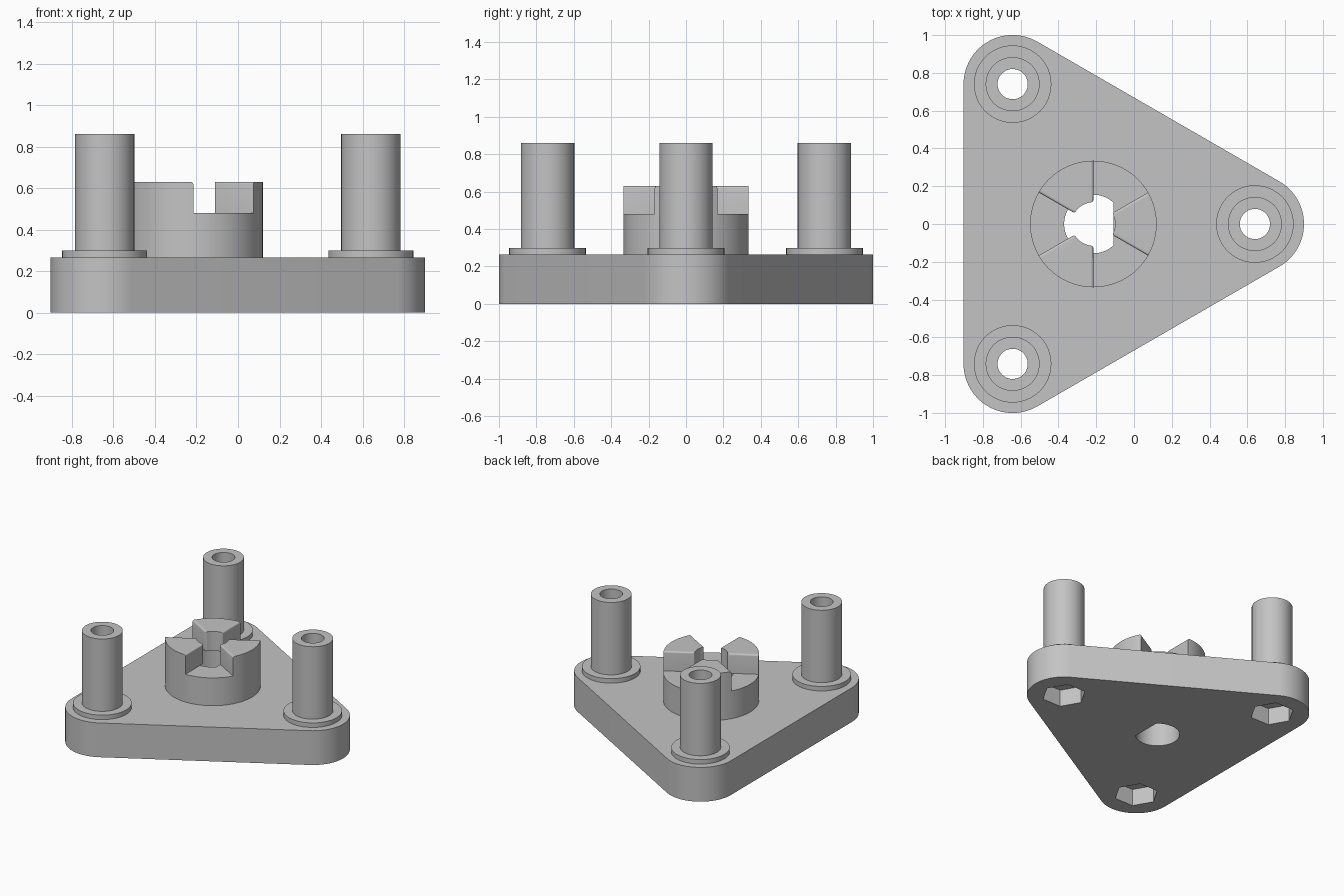
import bpy, bmesh, math
from mathutils import Matrix

cube = bpy.data.objects.get("Cube")
if cube:
    bpy.data.objects.remove(cube, do_unlink=True)

# Main dimensions
CX = -0.215              # centre of the triangle
SPREAD = 0.855           # centre to post
CORNER_R = 0.26
PLATE_TOP = 0.265
POST_R, BORE_R, POST_TOP = 0.143, 0.08, 0.86
FLANGE_R, FLANGE_TOP = 0.205, 0.30
HUB_R, HUB_BORE, HUB_FLAT = 0.335, 0.155, 0.107
HUB_TOP, TOOTH_TOP, TOOTH_IN = 0.48, 0.63, 0.115

gray = bpy.data.materials.new("plain gray")
gray.use_nodes = True
gray.diffuse_color = (0.55, 0.55, 0.55, 1)
gray.node_tree.nodes["Principled BSDF"].inputs["Base Color"].default_value = gray.diffuse_color

directions = [0, 2 * math.pi / 3, 4 * math.pi / 3]
posts = [(CX + SPREAD * math.cos(a), SPREAD * math.sin(a)) for a in directions]


def arc(r, start, end, steps, center=(0, 0)):
    angles = [math.radians(start + (end - start) * i / steps) for i in range(steps + 1)]
    return [(center[0] + r * math.cos(a), center[1] + r * math.sin(a)) for a in angles]


def make_object(name, bm):
    bmesh.ops.recalc_face_normals(bm, faces=bm.faces)
    mesh = bpy.data.meshes.new(name)
    bm.to_mesh(mesh)
    bm.free()
    mesh.materials.append(gray)
    obj = bpy.data.objects.new(name, mesh)
    bpy.context.collection.objects.link(obj)
    return obj


def prism_mesh(outline, z0, z1):
    bm = bmesh.new()
    face = bm.faces.new([bm.verts.new((x, y, z0)) for x, y in outline])
    top = bmesh.ops.extrude_face_region(bm, geom=[face])["geom"]
    moved = [v for v in top if isinstance(v, bmesh.types.BMVert)]
    bmesh.ops.translate(bm, verts=moved, vec=(0, 0, z1 - z0))
    return bm


def prism(name, outline, z0, z1):
    return make_object(name, prism_mesh(outline, z0, z1))


def activate(obj):
    bpy.ops.object.select_all(action='DESELECT')
    obj.select_set(True)
    bpy.context.view_layer.objects.active = obj


def cut(obj, outline, z0, z1):
    cutter = prism("cutter", outline, z0, z1)
    cutter.hide_render = True
    mod = obj.modifiers.new("cut", 'BOOLEAN')
    mod.operation, mod.solver, mod.object = 'DIFFERENCE', 'EXACT', cutter
    activate(obj)
    bpy.ops.object.modifier_apply(modifier=mod.name)
    bpy.data.objects.remove(cutter, do_unlink=True)


def smooth(obj):
    activate(obj)
    bpy.ops.object.shade_smooth_by_angle(angle=math.radians(25))


# Bore with one flat side, shared by plate and hub
flat_angle = math.degrees(math.acos(HUB_FLAT / HUB_BORE))
shaft_bore = arc(HUB_BORE, flat_angle, 360 - flat_angle, 56, (CX, 0))

# Rounded triangular plate with bores and hexagonal nut pockets
outline = []
for a, p in zip(directions, posts):
    d = math.degrees(a)
    outline += arc(CORNER_R, d - 60, d + 60, 28, p)
plate = prism("base_plate", outline, 0, PLATE_TOP)
cut(plate, shaft_bore, -0.1, 1)
for p in posts:
    cut(plate, arc(BORE_R, 0, 360, 48, p)[:-1], -0.1, 1)
    cut(plate, arc(0.155, 0, 360, 6, p)[:-1], -0.1, 0.13)
smooth(plate)

# Hollow flanged posts, spun from a profile
profile = [(BORE_R, PLATE_TOP), (FLANGE_R, PLATE_TOP), (FLANGE_R, FLANGE_TOP),
           (POST_R, FLANGE_TOP), (POST_R, POST_TOP), (BORE_R, POST_TOP)]
for i, (x, y) in enumerate(posts):
    bm = bmesh.new()
    ring = [bm.verts.new((r, 0, z)) for r, z in profile]
    edges = [bm.edges.new((ring[k - 1], ring[k])) for k in range(len(ring))]
    bmesh.ops.spin(bm, geom=ring + edges, cent=(0, 0, 0), axis=(0, 0, 1),
                   angle=2 * math.pi, steps=48, use_duplicate=False)
    bmesh.ops.remove_doubles(bm, verts=bm.verts, dist=0.0001)
    bmesh.ops.translate(bm, verts=bm.verts, vec=(x, y, 0))
    smooth(make_object(f"flanged_post_{i + 1}", bm))

# Coupling hub
hub = prism("coupling_hub", arc(HUB_R, 0, 360, 96, (CX, 0))[:-1], PLATE_TOP, HUB_TOP)
cut(hub, shaft_bore, 0, 1)
smooth(hub)

# Three wedge teeth with rounded leading edges
sector = arc(HUB_R, -30, 30, 16) + arc(TOOTH_IN, 30, -30, 10)


def rounded_edge(edge):
    on_side = all(abs(abs(math.atan2(v.co.y, v.co.x)) - math.pi / 6) < 0.001 for v in edge.verts)
    on_top = all(v.co.z > TOOTH_TOP - 0.001 for v in edge.verts)
    inner = all(v.co.xy.length < TOOTH_IN + 0.001 for v in edge.verts)
    long_enough = edge.calc_length() > 0.12
    same_side = edge.verts[0].co.y * edge.verts[1].co.y > 0
    return on_side and same_side and long_enough and (on_top or inner)


for i, a in enumerate(directions):
    bm = prism_mesh(sector, HUB_TOP, TOOTH_TOP)
    bmesh.ops.recalc_face_normals(bm, faces=bm.faces)
    bmesh.ops.bevel(bm, geom=[e for e in bm.edges if rounded_edge(e)], offset=0.016,
                    offset_type='OFFSET', segments=4, profile=0.5,
                    affect='EDGES', clamp_overlap=True)
    bmesh.ops.transform(bm, verts=bm.verts,
                        matrix=Matrix.Translation((CX, 0, 0)) @ Matrix.Rotation(a, 4, 'Z'))
    smooth(make_object(f"coupling_tooth_{i + 1}", bm))
